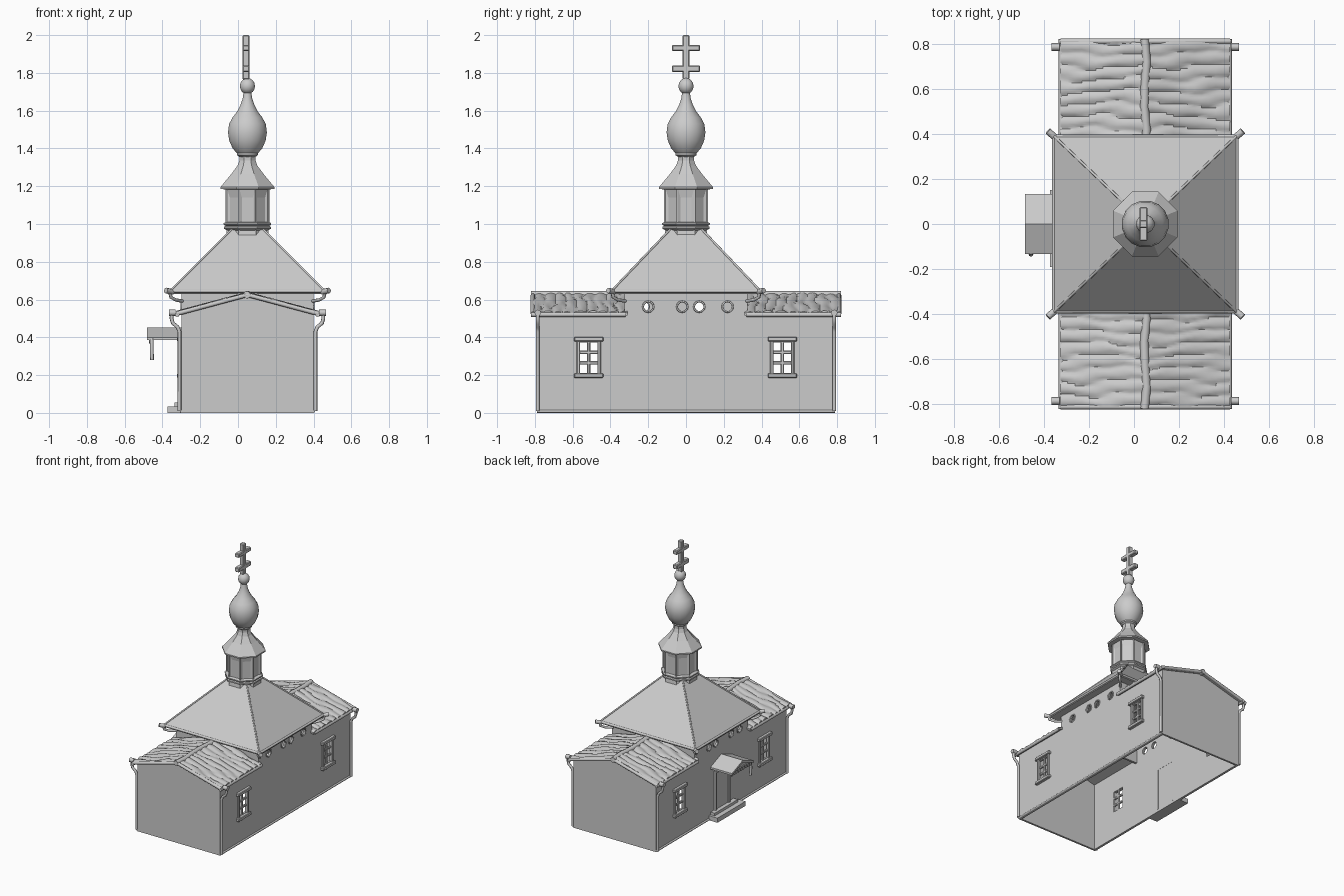
import bpy, bmesh, math, random
from mathutils import Matrix, Vector

if "Cube" in bpy.data.objects:
    bpy.data.objects.remove(bpy.data.objects["Cube"])

random.seed(4)
CX = 0.05  # centre line of the building in x


def finish(name, bm, smooth=False):
    bmesh.ops.recalc_face_normals(bm, faces=bm.faces)
    me = bpy.data.meshes.new(name)
    bm.to_mesh(me)
    bm.free()
    ob = bpy.data.objects.new(name, me)
    bpy.context.collection.objects.link(ob)
    if smooth:
        bpy.context.view_layer.objects.active = ob
        ob.select_set(True)
        bpy.ops.object.shade_smooth_by_angle(angle=math.radians(35))
        ob.select_set(False)
    return ob


def add_box(bm, x0, x1, y0, y1, z0, z1):
    m = Matrix.Translation(((x0 + x1) / 2, (y0 + y1) / 2, (z0 + z1) / 2))
    bmesh.ops.create_cube(bm, size=1, matrix=m @ Matrix.Diagonal((abs(x1 - x0), y1 - y0, z1 - z0, 1)))


def boxes(name, items):
    bm = bmesh.new()
    for it in items:
        add_box(bm, *it)
    return finish(name, bm)


def prism(name, pts, axis, a, b):
    """Extrude a profile along x (pts are y,z) or y (pts are x,z)."""
    bm = bmesh.new()
    f = bm.faces.new([bm.verts.new((a, u, v) if axis == 'x' else (u, a, v)) for u, v in pts])
    r = bmesh.ops.extrude_face_region(bm, geom=[f])
    d = (b - a, 0, 0) if axis == 'x' else (0, b - a, 0)
    bmesh.ops.translate(bm, vec=d, verts=[v for v in r['geom'] if isinstance(v, bmesh.types.BMVert)])
    return finish(name, bm)


def lathe(name, prof, sides, smooth=False):
    """Rings of (apothem, z) around the tower axis, flats facing the axes."""
    bm = bmesh.new()
    rings = []
    for r, z in prof:
        R = r / math.cos(math.pi / sides)
        ang = [2 * math.pi * (i + 0.5) / sides for i in range(sides)]
        rings.append([bm.verts.new((CX + R * math.cos(a), R * math.sin(a), z)) for a in ang])
    for p, q in zip(rings, rings[1:]):
        for i in range(sides):
            j = (i + 1) % sides
            bm.faces.new((p[i], p[j], q[j], q[i]))
    bm.faces.new(rings[0])
    bm.faces.new(rings[-1])
    return finish(name, bm, smooth)


def tubes(name, paths, r):
    cu = bpy.data.curves.new(name, 'CURVE')
    cu.dimensions = '3D'
    cu.bevel_depth, cu.bevel_resolution, cu.use_fill_caps = r, 2, True
    for pts in paths:
        sp = cu.splines.new('POLY')
        sp.points.add(len(pts) - 1)
        for p, co in zip(sp.points, pts):
            p.co = (*co, 1)
    ob = bpy.data.objects.new(name, cu)
    bpy.context.collection.objects.link(ob)
    return ob


# side walls with raised middle, window openings and round vents
wall = [(-.79, 0), (.79, 0), (.79, .525), (.325, .525), (.325, .645), (-.325, .645), (-.325, .525), (-.79, .525)]
vents = {1: (-.2, -.02, .07, .22), -1: (-.22, -.12, .07, .15)}
for s, side in ((1, 'right'), (-1, 'left')):
    xo = CX + s * .35
    xa, xb = sorted((xo, xo - s * .015))
    ob = prism(side + '_wall', wall, 'x', xa, xb)
    bm = bmesh.new()
    for yc in (-.515, .51):
        add_box(bm, xa - .05, xb + .05, yc - .052, yc + .052, .212, .373)
    for y in vents[s]:
        m = Matrix.Translation((xo, y, .562)) @ Matrix.Rotation(math.pi / 2, 4, 'Y')
        bmesh.ops.create_cone(bm, cap_ends=True, segments=12, radius1=.027, radius2=.027, depth=.1, matrix=m)
    cut = finish('opening_cutter', bm)
    cut.hide_render = True
    mod = ob.modifiers.new('openings', 'BOOLEAN')
    mod.operation, mod.object, mod.solver = 'DIFFERENCE', cut, 'EXACT'
    bpy.context.view_layer.objects.active = ob
    bpy.ops.object.modifier_apply(modifier=mod.name)
    bpy.data.objects.remove(cut)
    # vent rims
    rims = [[(xo, y + .028 * math.cos(a), .562 + .028 * math.sin(a))
             for a in [2 * math.pi * k / 12 for k in range(13)]] for y in vents[s]]
    tubes(side + '_vent_rims', rims, .005)
    # windows: surround, sill, lintel and glazing bars
    for yc, end in ((-.515, 'front'), (.51, 'back')):
        o1, o2, i1 = xo + s * .012, xo + s * .022, xo - s * .015
        it = [(min(i1, o1), max(i1, o1), yc + k - .009, yc + k + .009, .2, .385) for k in (-.055, .055)]
        it += [(min(i1, o2), max(i1, o2), yc - .077, yc + .077, z - .012, z + .012) for z in (.197, .39)]
        it += [(xa, xb, yc - .009, yc + .009, .205, .38)]
        it += [(xa, xb, yc - .052, yc + .052, z - .009, z + .009) for z in (.265, .32)]
        win = boxes(side + '_' + end + '_window', it)
        bv = win.modifiers.new('soft', 'BEVEL')
        bv.width, bv.segments = .004, 1

# gable end walls and the raised block ends under the hipped roof
gable = [(-.3, 0), (.4, 0), (.4, .52), (CX, .615), (-.3, .52)]
for s, n in ((-1, 'front'), (1, 'back')):
    prism(n + '_wall', gable, 'y', s * .79, s * .775)
    boxes(n + '_upper_wall', [(-.3, .4, s * .317 - .008, s * .317 + .008, .5, .645)])

# weathered plank roofs on both gabled wings
for s, n in ((-1, 'front'), (1, 'back')):
    for t, m in ((-1, 'left'), (1, 'right')):
        bm = bmesh.new()
        NX, NY = 12, 54
        ph = [random.uniform(0, 6.28) for _ in range(3)]
        top, bot = [], []
        for i in range(NX + 1):
            u = i / NX
            rt, rb = [], []
            for j in range(NY + 1):
                v = j / NY
                w = v * 9 + .22 * math.sin(5 * u + ph[0] + 7 * v) + .12 * math.sin(13 * u + ph[1] + 17 * v)
                h = .014 * abs(math.sin(math.pi * w)) ** .5 + .003 * math.sin(9 * u + ph[2] + 5 * math.floor(w))
                x = CX + t * .375 * u
                y = s * (.31 + .5 * v)
                z = .615 - .1 * u
                rt.append(bm.verts.new((x, y, z + .01 + h)))
                rb.append(bm.verts.new((x, y, z)))
            top.append(rt)
            bot.append(rb)
        for g in (top, bot):
            for i in range(NX):
                for j in range(NY):
                    bm.faces.new((g[i][j], g[i + 1][j], g[i + 1][j + 1], g[i][j + 1]))
        rim = [e for e in bm.edges if e.is_boundary]
        bmesh.ops.bridge_loops(bm, edges=rim)
        finish(f'{n}_{m}_plank_roof', bm, True)
    # ridge log, eave rails and barge rails
    tubes(n + '_ridge_log', [[(CX + .006 * math.sin(k * 2), s * (.32 + .1 * k), .625) for k in range(6)]], .02)
    rails = [[(CX + t * .372, s * .32, .52), (CX + t * .372, s * .82, .52)] for t in (-1, 1)]
    rails.append([(CX - .375, s * .81, .525), (CX, s * .81, .625), (CX + .375, s * .81, .525)])
    tubes(n + '_eave_and_barge_rails', rails, .012)

# corner downpipes with outward elbows, and their funnels
pipes, funnels = [], []
for s in (-1, 1):
    for t in (-1, 1):
        y = s * .785
        pipes.append([(CX + t * d, y, z) for d, z in
                      ((.40, .53), (.402, .50), (.395, .475), (.37, .455), (.36, .43), (.36, .01))])
        funnels.append([(CX + t * .38, y, .53), (CX + t * .415, y, .53)])
tubes('corner_downpipes', pipes, .01)
tubes('downpipe_funnels', funnels, .017)

# base rim along the walls
tubes('base_rim', [[(CX + t * .35, -.79, .008), (CX + t * .35, .79, .008)] for t in (-1, 1)], .008)

# hipped main roof: thin eave slab, then four slopes
bm = bmesh.new()
rings = []
for hx, hy, z in ((.405, .385, .63), (.405, .39, .65), (.085, .085, .97)):
    rings.append([bm.verts.new((CX + a * hx, b * hy, z)) for a, b in ((-1, -1), (1, -1), (1, 1), (-1, 1))])
for p, q in zip(rings, rings[1:]):
    for i in range(4):
        bm.faces.new((p[i], p[(i + 1) % 4], q[(i + 1) % 4], q[i]))
bm.faces.new(rings[0])
bm.faces.new(rings[-1])
finish('hipped_roof', bm)

# gutters, hip ridges and corner spouts of the main roof
gut = [[(CX + t * .405, -.39, .645), (CX + t * .405, .39, .645)] for t in (-1, 1)]
gut += [[(CX - .41, s * .387, .645), (CX + .41, s * .387, .645)] for s in (-1, 1)]
tubes('roof_gutters', gut, .009)
corners = [(t, s) for t in (-1, 1) for s in (-1, 1)]
tubes('hip_ridges', [[(CX + t * .405, s * .39, .65), (CX + t * .085, s * .085, .97)] for t, s in corners], .006)
tubes('corner_spouts', [[(CX + t * .432, s * .412, .648), (CX + t * .395, s * .38, .64)] for t, s in corners], .015)
tubes('spout_hooks', [[(CX + t * a, s * b, z) for a, b, z in
      ((.41, .39, .635), (.405, .385, .612), (.38, .36, .598), (.345, .32, .592))] for t, s in corners], .009)

# octagonal drum with base ring and recessed panels
drum = lathe('drum', [(.112, .94), (.112, 1.2)], 8)
bm = bmesh.new()
bm.from_mesh(drum.data)
sides = [f for f in bm.faces if abs(f.normal.z) < .1]
for f in sides:
    n, c = f.normal.copy(), f.calc_center_median()
    bmesh.ops.inset_individual(bm, faces=[f], thickness=.024, depth=0)
    for v in f.verts:
        v.co.z = 1.015 if v.co.z < c.z else 1.14
        v.co -= n * .01
bm.to_mesh(drum.data)
bm.free()
lathe('drum_base_ring', [(.105, .965), (.124, .975), (.124, .985), (.116, .99), (.126, .997), (.126, 1.005), (.11, 1.01)], 8)
tubes('drum_corner_ribs', [[(CX + .121 * math.cos(a), .121 * math.sin(a), z) for z in (1.0, 1.19)]
      for a in [math.pi * (k + .5) / 4 for k in range(8)]], .005)

# flared drum roof and neck
lathe('drum_roof', [(.11, 1.183), (.143, 1.185), (.143, 1.195), (.085, 1.265), (.052, 1.31), (.043, 1.335), (.043, 1.37)], 8)

# onion dome and finial ball
lathe('onion_dome', [(.042, 1.355), (.056, 1.365), (.056, 1.375), (.078, 1.40), (.096, 1.44), (.103, 1.485),
                     (.097, 1.53), (.078, 1.565), (.055, 1.595), (.037, 1.63), (.025, 1.665), (.02, 1.70)], 16, True)
ball = [(max(.008, .04 * math.sin(a)), 1.73 - .043 * math.cos(a)) for a in [math.pi * k / 8 for k in range(9)]]
lathe('finial_ball', ball, 12, True)

# cross with two bars
x0, x1 = CX - .026, CX + .01
cross = boxes('cross', [(x0, x1, -.018, .018, 1.765, 2.0),
                        (x0, x1, -.075, .075, 1.805, 1.84), (x0, x1, -.075, .075, 1.917, 1.948)])
bv = cross.modifiers.new('soft', 'BEVEL')
bv.width, bv.segments = .005, 1

# porch canopy: small gabled roof over the door with drop post and fretwork
prism('porch_roof', [(-.132, .385), (0, .435), (.132, .385), (.132, .4), (0, .452), (-.132, .4)], 'x', -.483, -.295)
prism('porch_gable', [(-.12, .387), (.12, .387), (0, .44)], 'x', -.465, -.453)
tubes('porch_fretwork', [[(-.468, y + .013 * math.cos(a), .383 + .013 * math.sin(a))
      for a in [math.pi * k / 4 for k in range(9)]] for y in [-.11 + .0275 * k for k in range(9)]], .004)
tubes('porch_drop_post', [[(-.457, -.125, .395), (-.457, -.135, .34), (-.455, -.13, .28)]], .01)

# door, its frame and the two steps
boxes('door', [(-.305, -.296, -.075, .075, .035, .34)])
boxes('door_frame', [(-.316, -.284, -.09, -.073, .02, .355), (-.316, -.284, .073, .09, .02, .355),
                     (-.316, -.284, -.09, .09, .338, .355)])
boxes('steps', [(-.372, -.3, -.19, .15, 0, .035), (-.335, -.3, -.15, .13, .03, .055)])
